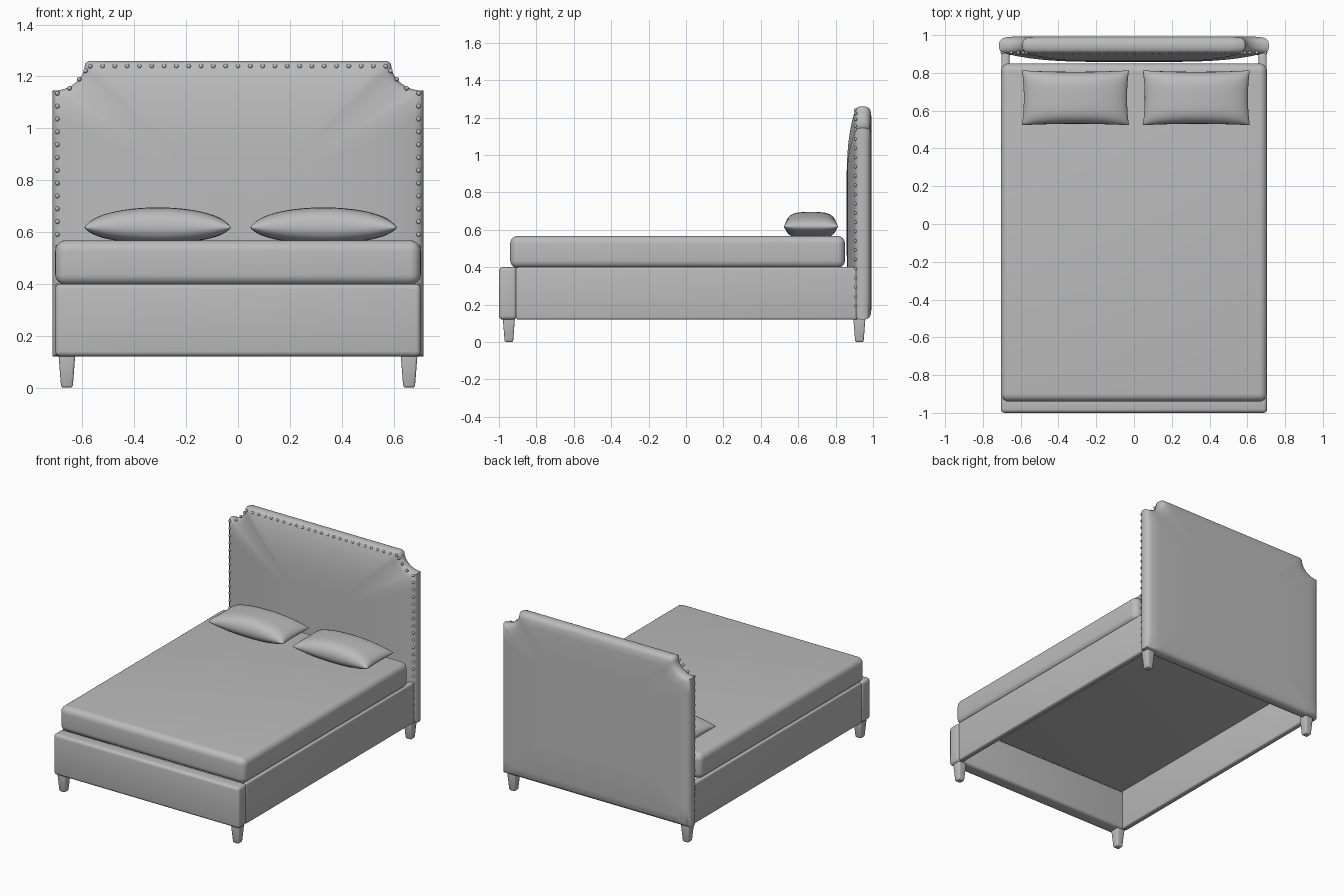
import bpy, bmesh, math
from mathutils import Matrix, Vector

cube = bpy.data.objects.get("Cube")
if cube:
    bpy.data.objects.remove(cube, do_unlink=True)

fabric = bpy.data.materials.new("light_grey")
fabric.use_nodes = True
GREY = (0.5, 0.5, 0.5, 1)
fabric.diffuse_color = GREY
fabric.node_tree.nodes["Principled BSDF"].inputs["Base Color"].default_value = GREY


def finish(name, bm, angle=50):
    bmesh.ops.recalc_face_normals(bm, faces=bm.faces[:])
    mesh = bpy.data.meshes.new(name)
    bm.to_mesh(mesh)
    bm.free()
    mesh.materials.append(fabric)
    ob = bpy.data.objects.new(name, mesh)
    bpy.context.collection.objects.link(ob)
    bpy.ops.object.select_all(action='DESELECT')
    ob.select_set(True)
    bpy.context.view_layer.objects.active = ob
    bpy.ops.object.shade_smooth_by_angle(angle=math.radians(angle))
    return ob


def box(name, x, y, z, bevel, taper=1.0, segments=4):
    """Rounded box from three ranges; taper narrows the bottom."""
    bm = bmesh.new()
    bmesh.ops.create_cube(bm, size=1)
    for v in bm.verts:
        s = taper if v.co.z < 0 else 1
        v.co = [(a + b) / 2 + c * (b - a) * k
                for (a, b), c, k in zip((x, y, z), v.co, (s, s, 1))]
    bmesh.ops.bevel(bm, geom=bm.edges[:], offset=bevel, segments=segments,
                    profile=0.5, affect='EDGES')
    return finish(name, bm)


# Frame: footboard, side rails and tapered legs
box("footboard", (-0.705, 0.705), (-1.0, -0.905), (0.12, 0.40), 0.02)
for side, s in (("left", 1), ("right", -1)):
    box(side + "_side_rail", sorted((s * 0.66, s * 0.702)), (-0.91, 0.92), (0.12, 0.40), 0.012)
    for end, y in (("front", -0.947), ("back", 0.927)):
        cx = s * 0.66
        box(f"{end}_{side}_leg", (cx - 0.033, cx + 0.033), (y - 0.033, y + 0.033),
            (0, 0.135), 0.009, taper=0.68, segments=3)

# Mattress with softly rounded edges
box("mattress", (-0.705, 0.705), (-0.94, 0.85), (0.395, 0.568), 0.042, segments=6)


# Headboard outline with scooped upper corners
def outline():
    half = [(0.715, 0.12 + 1.025 * i / 12) for i in range(13)]
    for i in range(1, 9):
        a = math.pi / 2 * i / 8
        half.append((0.715 - 0.125 * math.sin(a), 1.25 - 0.105 * math.cos(a)))
    half += [(0.575 - 0.575 * i / 8, 1.26) for i in range(9)]
    bottom = [(0.715 * i / 8, 0.12) for i in range(8)]
    return bottom + half + [(-x, z) for x, z in reversed((bottom + half)[1:-1])]


# Upholstered shell: rings of the outline, swelling toward the front
bm = bmesh.new()
rings = [(0.0, 0.993), (0.5, 0.993), (0.88, 0.993), (0.95, 0.988), (0.98, 0.98),
         (0.994, 0.968), (1.0, 0.953), (1.0, 0.935), (0.994, 0.92), (0.98, 0.909), (0.955, 0.903)]
for i in range(1, 11):
    r = 0.955 * (1 - i / 10)
    rings.append((r, 0.903 - 0.045 * (1 - (r / 0.955) ** 4)))
pts = outline()
CZ = 0.69
previous = None
for r, y in rings:
    if r == 0:
        row = [bm.verts.new((0, y, CZ))] * len(pts)
    else:
        row = [bm.verts.new((x * r, y, CZ + (z - CZ) * r)) for x, z in pts]
    if previous:
        for i in range(len(pts)):
            j = (i + 1) % len(pts)
            quad = dict.fromkeys((previous[i], previous[j], row[j], row[i]))
            bm.faces.new(list(quad))
    previous = row
finish("headboard", bm, 60)

# Nail heads along the headboard border
spots = [(0, 1.24)]
for s in (-1, 1):
    spots += [(s * 0.697, 1.135 - 0.0495 * i) for i in range(20)]
    spots += [(s * x, z) for x, z in ((0.65, 1.155), (0.613, 1.19), (0.588, 1.222))]
    spots += [(s * 0.0475 * i, 1.24) for i in range(1, 13)]
bm = bmesh.new()
for x, z in spots:
    bmesh.ops.create_uvsphere(bm, u_segments=10, v_segments=6, radius=0.009,
                              matrix=Matrix.Translation((x, 0.907, z)))
finish("nail_heads", bm, 80)


# Pillows: two swollen grids meeting at a pinched seam
def pillow(name, cx):
    bm = bmesh.new()
    nu, nv = 28, 18
    for sign, height in ((1, 0.078), (-1, 0.062)):
        grid = []
        for i in range(nu + 1):
            u = -math.cos(math.pi * i / nu)
            line = []
            for j in range(nv + 1):
                v = -math.cos(math.pi * j / nv)
                swell = math.sqrt(max(0, (1 - u * u) * (1 - v ** 4)))
                x = cx + 0.283 * u * (1 - 0.035 * (1 - v * v))
                y = 0.668 + 0.145 * v * (1 - 0.05 * (1 - u * u))
                z = max(0.617 + sign * height * swell, 0.564)
                line.append(bm.verts.new((x, y, z)))
            grid.append(line)
        for i in range(nu):
            for j in range(nv):
                bm.faces.new((grid[i][j], grid[i + 1][j], grid[i + 1][j + 1], grid[i][j + 1]))
    bmesh.ops.remove_doubles(bm, verts=bm.verts[:], dist=0.0002)
    finish(name, bm, 70)


pillow("right_pillow", -0.31)
pillow("left_pillow", 0.33)
